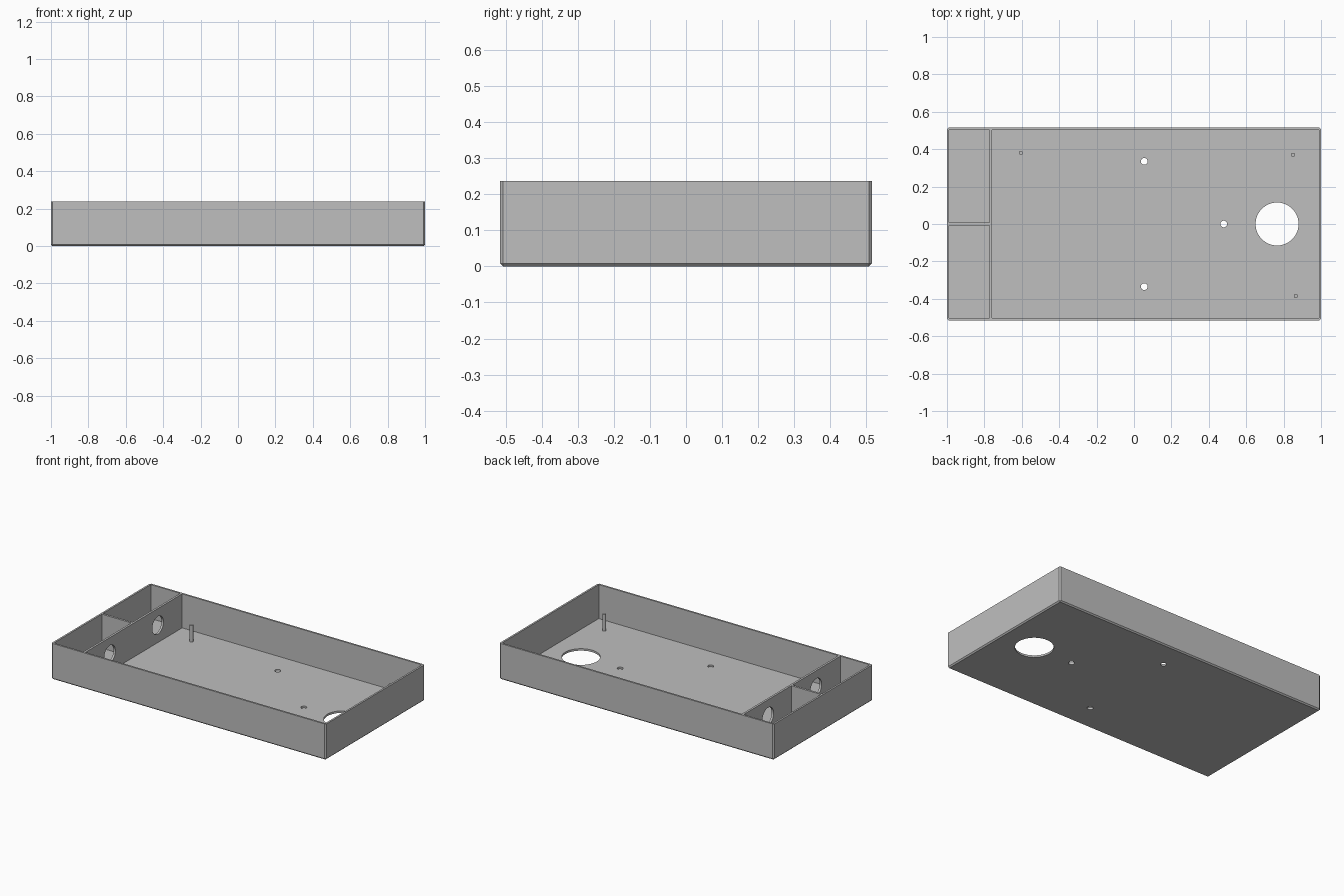
import bpy, bmesh
from math import pi
from mathutils import Matrix, Vector

if "Cube" in bpy.data.objects:
    bpy.data.objects.remove(bpy.data.objects["Cube"])

LENGTH, WIDTH, HEIGHT = 2.0, 1.03, 0.237
WALL, FLOOR, CHAMFER = 0.012, 0.013, 0.008
DIVIDER_X = -0.766

grey = bpy.data.materials.new("plain_grey")
grey.use_nodes = True
colour = (0.52, 0.52, 0.52, 1)
grey.diffuse_color = colour
grey.node_tree.nodes["Principled BSDF"].inputs["Base Color"].default_value = colour


def finish(bm, name):
    mesh = bpy.data.meshes.new(name)
    bm.to_mesh(mesh)
    bm.free()
    mesh.materials.append(grey)
    obj = bpy.data.objects.new(name, mesh)
    bpy.context.collection.objects.link(obj)
    return obj


def box(name, low, high, chamfer=0):
    low, high = Vector(low), Vector(high)
    bm = bmesh.new()
    bmesh.ops.create_cube(bm, size=1, matrix=Matrix.Translation((low + high) / 2)
                          @ Matrix.Diagonal((high - low).to_4d()))
    if chamfer:
        # Every edge except the top rim
        edges = [e for e in bm.edges if min(v.co.z for v in e.verts) < low.z + 0.001]
        bmesh.ops.bevel(bm, geom=edges, offset=chamfer, segments=1, affect="EDGES")
    return finish(bm, name)


def cylinder(name, centre, radius, depth, sides=32, axis="Z"):
    bm = bmesh.new()
    turn = Matrix.Rotation(pi / 2, 4, "Y") if axis == "X" else Matrix()
    bmesh.ops.create_cone(bm, cap_ends=True, segments=sides, radius1=radius,
                          radius2=radius, depth=depth,
                          matrix=Matrix.Translation(centre) @ turn)
    return finish(bm, name)


def smooth(obj):
    bpy.ops.object.select_all(action="DESELECT")
    obj.select_set(True)
    bpy.context.view_layer.objects.active = obj
    bpy.ops.object.shade_smooth_by_angle(angle=0.6)


def cut(obj, cutters):
    for cutter in cutters:
        cutter.hide_render = True
        mod = obj.modifiers.new("cut", "BOOLEAN")
        mod.operation = "DIFFERENCE"
        mod.solver = "EXACT"
        mod.object = cutter
        bpy.context.view_layer.objects.active = obj
        bpy.ops.object.modifier_apply(modifier=mod.name)
        bpy.data.objects.remove(cutter)


# Open tray with chamfered outside edges and floor holes
hx, hy = LENGTH / 2, WIDTH / 2
tray = box("tray", (-hx, -hy, 0), (hx, hy, HEIGHT), CHAMFER)
cutters = [box("cavity_cutter", (WALL - hx, WALL - hy, FLOOR),
               (hx - WALL, hy - WALL, HEIGHT + 0.1))]
for x, y, radius in ((0.765, 0, 0.115), (0.48, 0, 0.018),
                     (0.055, 0.335, 0.018), (0.055, -0.335, 0.018)):
    cutters.append(cylinder("floor_hole_cutter", (x, y, 0), radius, 0.1, 48))
cut(tray, cutters)
smooth(tray)

# Cross wall with two round cable openings
half = 0.007
cross_wall = box("cross_wall", (DIVIDER_X - half, WALL / 2 - hy, FLOOR / 2),
                 (DIVIDER_X + half, hy - WALL / 2, HEIGHT))
cut(cross_wall, [cylinder("opening_cutter", (DIVIDER_X, y, 0.127), 0.058, 0.1, 48, "X")
                 for y in (-0.25, 0.25)])
smooth(cross_wall)

# Short wall splitting the end compartment
box("compartment_wall", (WALL / 2 - hx, -half, FLOOR / 2), (DIVIDER_X, half, HEIGHT))

# Locating pins standing on the floor
pin_top = 0.122
for i, (x, y) in enumerate(((-0.605, 0.38), (0.85, 0.37), (0.865, -0.385))):
    smooth(cylinder(f"pin_{i + 1}", (x, y, (FLOOR / 2 + pin_top) / 2),
                    0.011, pin_top - FLOOR / 2, 16))
